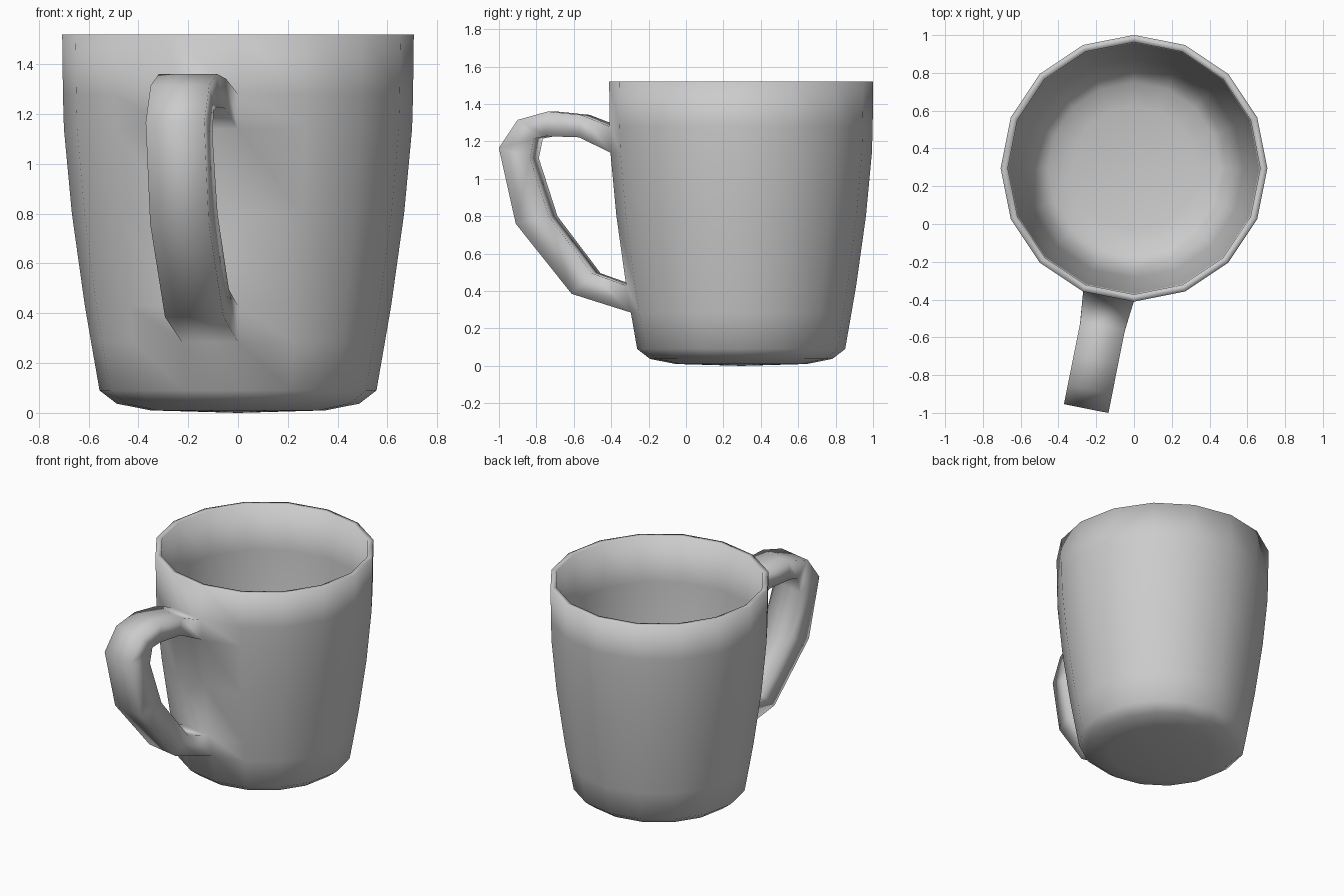
import bpy, bmesh, math
from mathutils import Vector

if "Cube" in bpy.data.objects:
    bpy.data.objects.remove(bpy.data.objects["Cube"], do_unlink=True)

SIDES = 16
CENTRE_Y = 0.295
STEP = math.tau / SIDES

# Ceramic material
grey = bpy.data.materials.new("grey_ceramic")
grey.use_nodes = True
colour = (0.6, 0.6, 0.6, 1)
grey.diffuse_color = colour
grey.node_tree.nodes["Principled BSDF"].inputs["Base Color"].default_value = colour

bm = bmesh.new()


def ring(radius, z):
    # First vertex faces the front, the next ones turn towards the right (-x)
    return [bm.verts.new((-radius * math.sin(i * STEP),
                          CENTRE_Y - radius * math.cos(i * STEP), z))
            for i in range(SIDES)]


def bridge(a, b, skip=()):
    for i in range(len(a)):
        if i not in skip:
            j = (i + 1) % len(a)
            bm.faces.new((a[i], a[j], b[j], b[i]))


# Cup wall as (radius, height): outside from the base up, over the rim, inside down
outer = [(0.35, 0.01), (0.487, 0.037), (0.556, 0.09), (0.59, 0.285), (0.615, 0.43),
         (0.667, 0.8), (0.699, 1.14), (0.703, 1.28), (0.706, 1.52)]
inner = [(0.668, 1.52), (0.663, 1.2), (0.63, 0.8), (0.58, 0.42),
         (0.525, 0.13), (0.455, 0.08), (0.33, 0.05)]
rings = [ring(r, z) for r, z in outer + inner]

# The handle grows from one open panel low on the wall and one high up
LOW, HIGH = 3, 6
for k in range(len(rings) - 1):
    bridge(rings[k], rings[k + 1], skip=(0,) if k in (LOW, HIGH) else ())

# Base and inside floor
for loop, z in ((rings[0], 0.0), (rings[-1], 0.045)):
    middle = bm.verts.new((0, CENTRE_Y, z))
    for i in range(SIDES):
        bm.faces.new((loop[i], loop[(i + 1) % SIDES], middle))

# Handle sections, top to bottom: outer (reach, height), inner (reach, height)
sections = [((0.85, 1.342), (0.86, 1.222)), ((1.03, 1.36), (1.04, 1.228)),
            ((1.195, 1.315), (1.105, 1.215)), ((1.297, 1.165), (1.127, 1.11)),
            ((1.205, 0.76), (1.025, 0.8)), ((0.90, 0.385), (0.79, 0.495))]
out = Vector((-math.sin(STEP / 2), -math.cos(STEP / 2), 0))
side = Vector((-out.y, out.x, 0))
HALF_WIDTH = 0.12


def corner(point, s):
    reach, z = point
    return bm.verts.new(Vector((0, CENTRE_Y, z)) + out * reach + side * s * HALF_WIDTH)


def panel(top, bottom):
    return [top[0], top[1], bottom[1], bottom[0]]


loops = [panel(rings[HIGH + 1], rings[HIGH])]
for o, i in sections:
    loops.append([corner(o, 1), corner(o, -1), corner(i, -1), corner(i, 1)])
loops.append(panel(rings[LOW], rings[LOW + 1]))
for a, b in zip(loops, loops[1:]):
    bridge(a, b)

bmesh.ops.recalc_face_normals(bm, faces=bm.faces)
for f in bm.faces:
    f.smooth = True

mesh = bpy.data.meshes.new("mug")
bm.to_mesh(mesh)
bm.free()
mesh.materials.append(grey)
mug = bpy.data.objects.new("mug", mesh)
bpy.context.collection.objects.link(mug)
